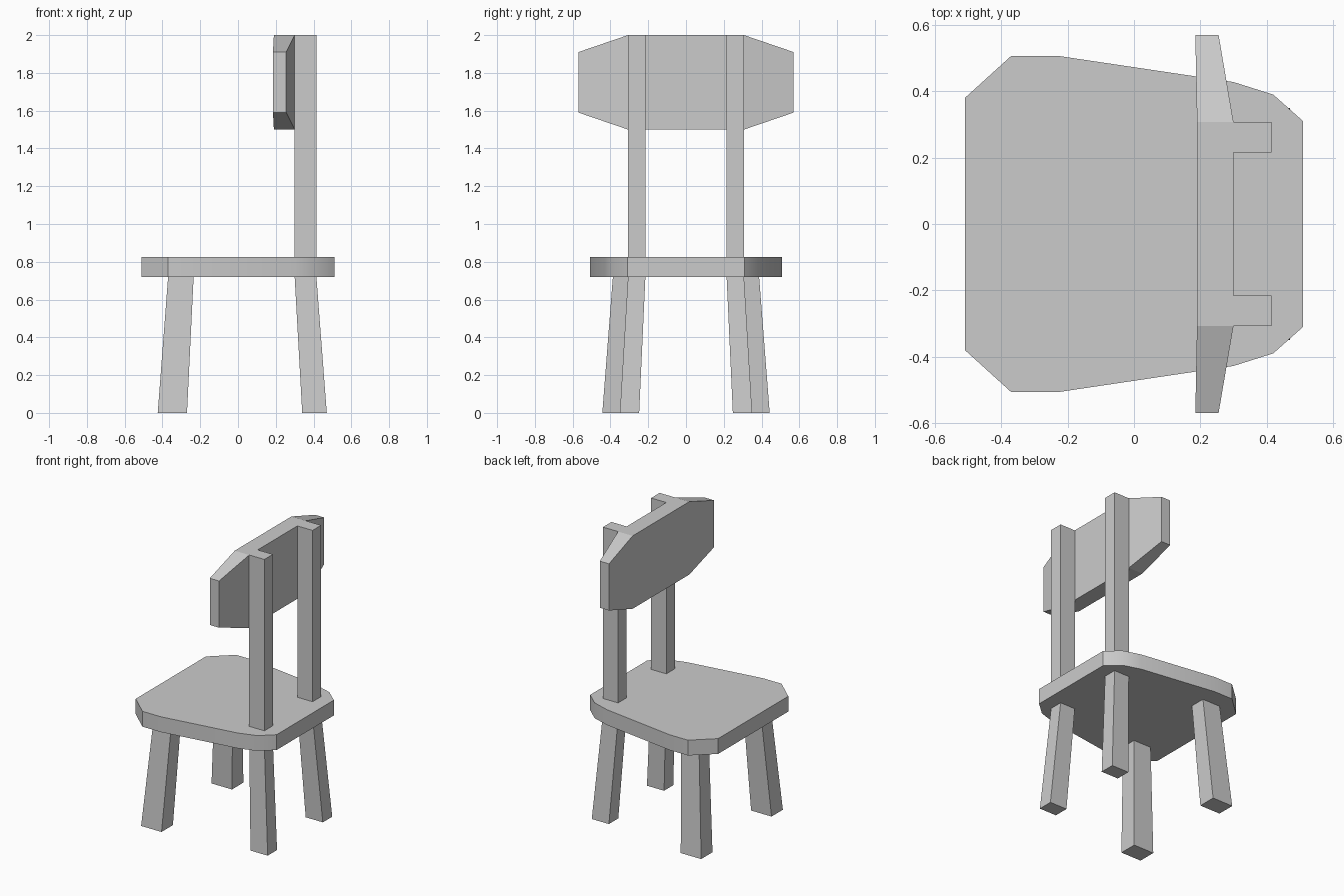
import bpy, math

if "Cube" in bpy.data.objects:
    bpy.data.objects.remove(bpy.data.objects["Cube"])


def make_object(name, verts, faces):
    mesh = bpy.data.meshes.new(name)
    mesh.from_pydata(verts, [], faces)
    mesh.update()
    obj = bpy.data.objects.new(name, mesh)
    bpy.context.collection.objects.link(obj)
    return obj


def loft(name, rings):
    """Join equal-length counter-clockwise rings into a closed solid."""
    n = len(rings[0])
    verts = [v for ring in rings for v in ring]
    faces = [tuple(range(n))[::-1], tuple(range(len(verts) - n, len(verts)))]
    for r in range(len(rings) - 1):
        for i in range(n):
            a, b = r * n + i, r * n + (i + 1) % n
            faces.append((a, b, b + n, a + n))
    return make_object(name, verts, faces)


def rect(x0, x1, y0, y1, z):
    return [(x0, y0, z), (x1, y0, z), (x1, y1, z), (x0, y1, z)]


def mirror_y(obj):
    mod = obj.modifiers.new("Mirror", 'MIRROR')
    mod.use_axis = (False, True, False)


SEAT_BOTTOM, SEAT_TOP = 0.72, 0.825

# Seat: half outline mirrored across y, with chamfered corners
half = [(0.51, 0.31), (0.42, 0.39), (0.30, 0.428),
        (-0.23, 0.507), (-0.37, 0.507), (-0.51, 0.38)]
outline = half + [(x, -y) for x, y in reversed(half)]
seat = loft("seat", [[(x, y, z) for x, y in outline] for z in (SEAT_BOTTOM, SEAT_TOP)])
bpy.context.view_layer.objects.active = seat
seat.select_set(True)
bpy.ops.object.shade_smooth_by_angle(angle=math.radians(30))
seat.select_set(False)

# Splayed, tapered legs, mirrored to the other side
mirror_y(loft("front_legs", [rect(-0.425, -0.27, 0.32, 0.443, 0),
                             rect(-0.37, -0.235, 0.28, 0.387, SEAT_BOTTOM)]))
mirror_y(loft("rear_legs", [rect(0.34, 0.47, 0.248, 0.35, 0),
                            rect(0.30, 0.415, 0.215, 0.307, SEAT_BOTTOM)]))

# Upright posts
mirror_y(loft("back_posts", [rect(0.30, 0.415, 0.215, 0.307, SEAT_TOP),
                             rect(0.30, 0.415, 0.215, 0.307, 2.0)]))


# Backrest: cross-sections along y, tapering towards both ends
def section(y, x0, x1, z0, z1):
    return [(x0, y, z0), (x0, y, z1), (x1, y, z1), (x1, y, z0)]


loft("backrest", [section(-0.57, 0.185, 0.255, 1.59, 1.91),
                  section(-0.307, 0.19, 0.30, 1.5, 2.0),
                  section(0.307, 0.19, 0.30, 1.5, 2.0),
                  section(0.57, 0.185, 0.255, 1.59, 1.91)])

# Make every solid's normals point outward
import bmesh
for obj in bpy.context.collection.objects:
    bm = bmesh.new()
    bm.from_mesh(obj.data)
    bmesh.ops.recalc_face_normals(bm, faces=bm.faces)
    bm.to_mesh(obj.data)
    bm.free()
